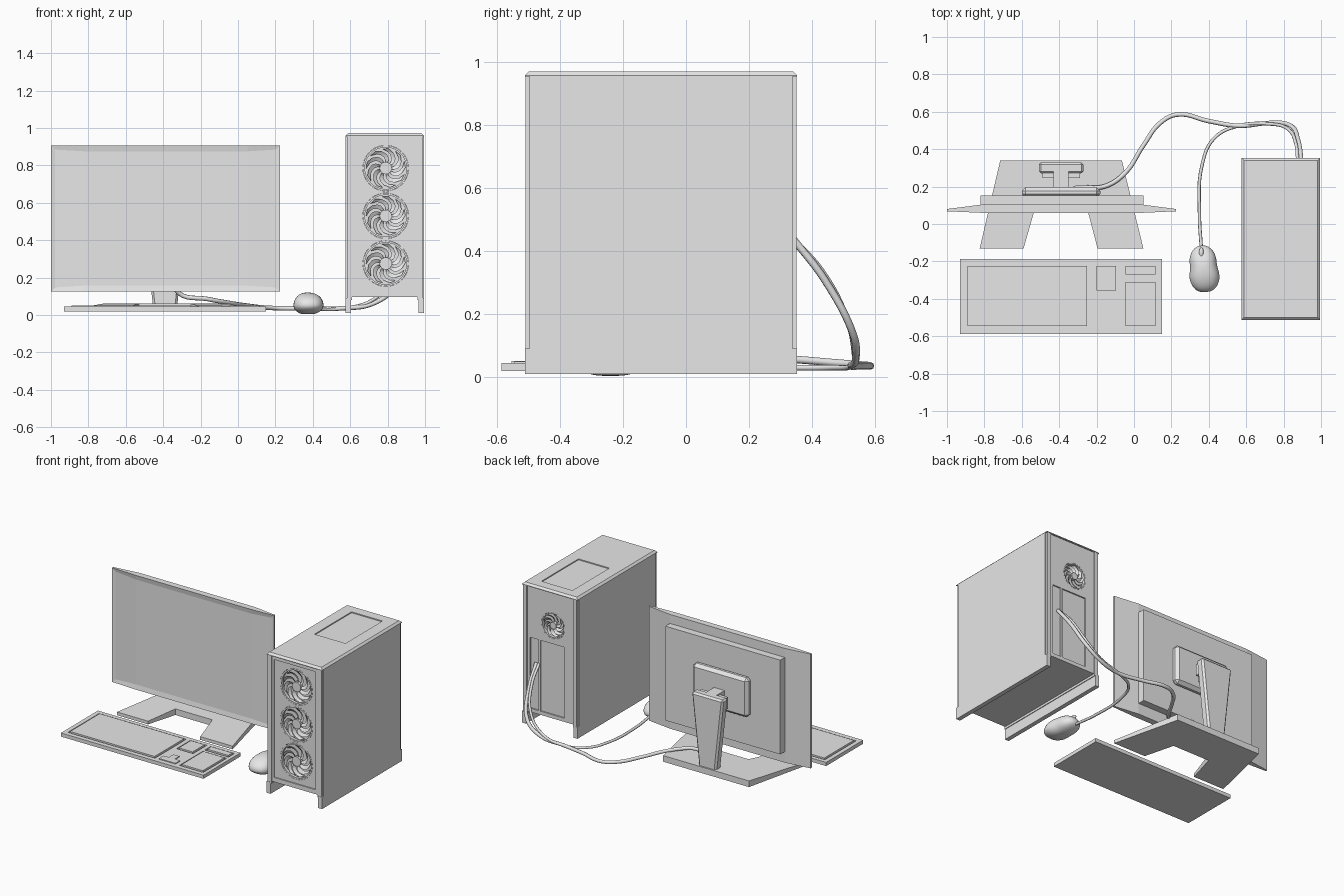
import bpy, bmesh, math
from mathutils import Matrix, Vector

if "Cube" in bpy.data.objects:
    bpy.data.objects.remove(bpy.data.objects["Cube"])

grey = bpy.data.materials.new("plain_grey")
grey.use_nodes = True
grey.diffuse_color = (0.8, 0.8, 0.8, 1)
grey.node_tree.nodes["Principled BSDF"].inputs["Base Color"].default_value = (0.8, 0.8, 0.8, 1)


def finish(name, bm, bevel=0, smooth=False):
    bmesh.ops.recalc_face_normals(bm, faces=bm.faces)
    mesh = bpy.data.meshes.new(name)
    bm.to_mesh(mesh)
    bm.free()
    ob = bpy.data.objects.new(name, mesh)
    bpy.context.collection.objects.link(ob)
    mesh.materials.append(grey)
    if bevel:
        mod = ob.modifiers.new("bevel", 'BEVEL')
        mod.width, mod.segments = bevel, 1
    if smooth:
        mesh.shade_smooth()
    return ob


def box(name, x, y, z, bevel=0):
    bm = bmesh.new()
    size = [b - a for a, b in (x, y, z)]
    mid = [(a + b) / 2 for a, b in (x, y, z)]
    bmesh.ops.create_cube(bm, size=1, matrix=Matrix.Translation(mid) @ Matrix.Diagonal((*size, 1)))
    return finish(name, bm, bevel)


def prism(outline, lift, depth):
    """Extrude an outline; lift maps a 2D point to 3D."""
    bm = bmesh.new()
    face = bm.faces.new([bm.verts.new(lift(*p)) for p in outline])
    new = bmesh.ops.extrude_face_region(bm, geom=[face])["geom"]
    bmesh.ops.translate(bm, vec=depth, verts=[v for v in new if isinstance(v, bmesh.types.BMVert)])
    bmesh.ops.recalc_face_normals(bm, faces=bm.faces)
    return bm


def cylinder(name, x, y, z, r, depth):
    bm = bmesh.new()
    bmesh.ops.create_cone(bm, cap_ends=True, segments=40, radius1=r, radius2=r, depth=depth,
                          matrix=Matrix.Translation((x, y, z)) @ Matrix.Rotation(math.pi / 2, 4, 'X'))
    return finish(name, bm)


def cut(target, cutter):
    mod = target.modifiers.new("cut", 'BOOLEAN')
    mod.operation, mod.solver, mod.object = 'DIFFERENCE', 'EXACT', cutter
    bpy.context.view_layer.objects.active = target
    bpy.ops.object.modifier_apply(modifier=mod.name)
    bpy.data.objects.remove(cutter)


def fan(name, x, y, z, r, facing, blades=9):
    """Hub, rim and swept blades of a fan facing along y."""
    bm = bmesh.new()
    turn = Matrix.Rotation(math.pi / 2, 4, 'X')
    bmesh.ops.create_cone(bm, cap_ends=True, segments=24, radius1=r * .27, radius2=r * .27,
                          depth=.02, matrix=turn)
    # rim
    steps = 40
    rings = []
    for rad, d in ((.92, -.01), (.92, .01), (1, .01), (1, -.01)):
        rings.append([bm.verts.new((r * rad * math.cos(t * math.tau / steps), d,
                                    r * rad * math.sin(t * math.tau / steps))) for t in range(steps)])
    for k in range(4):
        a, b = rings[k], rings[(k + 1) % 4]
        for t in range(steps):
            u = (t + 1) % steps
            bm.faces.new((a[t], a[u], b[u], b[t]))
    # blades
    for k in range(blades):
        rows = []
        for i in range(6):
            f = i / 5
            rad = r * (.25 + .62 * f)
            mid = k * math.tau / blades + .9 * f * f
            half = .17 + .05 * math.sin(f * math.pi)
            rows.append([bm.verts.new((rad * math.cos(mid + s * half), s * .006,
                                       rad * math.sin(mid + s * half))) for s in (-1, 1)])
        for a, b in zip(rows, rows[1:]):
            bm.faces.new((a[0], a[1], b[1], b[0]))
    ob = finish(name, bm)
    ob.location = (x, y, z)
    if facing > 0:
        ob.rotation_euler.z = math.pi
    return ob


def cable(name, points, r=.012):
    data = bpy.data.curves.new(name, 'CURVE')
    data.dimensions = '3D'
    data.bevel_depth, data.bevel_resolution, data.resolution_u = r, 2, 6
    data.use_fill_caps = True
    sp = data.splines.new('BEZIER')
    sp.bezier_points.add(len(points) - 1)
    for bp, p in zip(sp.bezier_points, points):
        bp.co = p
        bp.handle_left_type = bp.handle_right_type = 'AUTO'
    data.materials.append(grey)
    bpy.context.collection.objects.link(bpy.data.objects.new(name, data))


# Computer tower
case = box("tower_body", (.6, .97), (-.505, .345), (.095, .957))
cut(case, box("cutter", (.625, .942), (-.6, -.497), (.125, .932)))
for z in (.785, .53, .275):
    cut(case, cylinder("cutter", .79, -.5, z, .122, .07))
    fan("front_fan", .79, -.487, z, .121, -1)
cut(case, cylinder("cutter", .765, .345, .73, .088, .05))
fan("rear_fan", .765, .335, .73, .087, 1)
cut(case, box("cutter", (.875, .94), (.336, .4), (.12, .605)))
cut(case, box("cutter", (.68, .862), (.336, .4), (.12, .605)))
for side in (-1, 1):
    def span(a, b):
        return tuple(sorted((.785 + side * a, .785 + side * b)))
    box("side_panel", span(.18, .21), (-.497, .338), (.01, .958))
    box("corner_strip", span(.175, .203), (-.51, .352), (.08, .958))
    box("side_skirt", span(.18, .21), (-.512, .353), (.01, .09))
lid = box("tower_lid", (.575, .995), (-.512, .353), (.955, .972))
bm = bmesh.new()
bm.from_mesh(lid.data)
top_edges = [e for e in bm.edges if all(v.co.z > .97 for v in e.verts)]
bmesh.ops.bevel(bm, geom=top_edges, offset=.013, segments=1, affect='EDGES')
bm.to_mesh(lid.data)
bm.free()
cut(lid, box("cutter", (.667, .902), (-.125, .275), (.965, 1)))

# Monitor panel with recessed screen
plan = [(-1, .068), (-.82, .06), (.05, .06), (.225, .068),
        (.225, .08), (.05, .103), (-.82, .103), (-1, .08)]
bm = prism(plan, lambda x, y: (x, y, .125), Vector((0, 0, .782)))
front = [f for f in bm.faces if f.normal.y < -.9]
bmesh.ops.inset_region(bm, faces=front, thickness=.032, depth=0)
bmesh.ops.translate(bm, vec=(0, .006, 0), verts=list({v for f in front for v in f.verts}))
finish("monitor_panel", bm)
box("monitor_housing", (-.82, .05), (.095, .152), (.2, .845))

# Monitor mount and stand
box("mount_plate", (-.6, -.18), (.14, .197), (.4, .67), .02)
box("mount_arm", (-.43, -.35), (.18, .29), (.46, .55))
box("mount_bracket", (-.49, -.29), (.245, .28), (.46, .54))
column = [(-.455, .05), (-.325, .05), (-.27, .55), (-.51, .55)]
finish("stand_column", prism(column, lambda x, z: (x, .27, z), Vector((0, .06, 0))), .012)
foot = [(-.825, -.13), (-.59, -.13), (-.53, .08), (-.25, .08),
        (-.195, -.13), (.05, -.13), (-.065, .34), (-.715, .34)]
bm = prism(foot, lambda x, y: (x, y, .02), Vector((0, 0, .042)))
for v in bm.verts:
    if v.co.y < -.1 and v.co.z > .05:
        v.co.z = .042
finish("stand_foot", bm)

# Keyboard
board = box("keyboard_base", (-.93, .15), (-.587, -.187), (.02, .045))
groups = {"main_keys": ((-.9, -.24), (-.555, -.215)),
          "editing_keys": ((-.21, -.085), (-.365, -.215)),
          "number_keys": ((-.055, .125), (-.555, -.3)),
          "media_keys": ((-.055, .125), (-.28, -.215))}
for name, (x, y) in groups.items():
    cut(board, box("cutter", x, y, (.037, .1)))
    box(name, (x[0] + .01, x[1] - .01), (y[0] + .01, y[1] - .01), (.03, .05))
box("arrow_keys", (-.21, -.085), (-.555, -.505), (.04, .051))
box("arrow_key_up", (-.17, -.125), (-.51, -.455), (.04, .051))

# Mouse
bm = bmesh.new()
bmesh.ops.create_uvsphere(bm, u_segments=32, v_segments=20, radius=1)
for v in bm.verts:
    x, y, z = v.co
    waist = 1.08 - .14 * math.exp(-(y - .1) ** 2 / .12)
    x = math.copysign(abs(x) ** .8, x) * waist * (1 - .08 * y)
    height = .068 if z > 0 else .05
    v.co = (x * .078, y * .125, max(.052 + z * height, .004))
mouse = finish("mouse_body", bm, smooth=True)
mouse.location = (.373, -.24, 0)
mouse.rotation_euler.z = .1
bm = bmesh.new()
bmesh.ops.create_uvsphere(bm, u_segments=16, v_segments=10, radius=1,
                          matrix=Matrix.Translation((.36, -.155, .095)) @ Matrix.Diagonal((.013, .03, .016, 1)))
finish("mouse_wheel", bm, smooth=True)

# Cables
cable("mouse_cable", [(.36, -.13, .04), (.35, .05, .03), (.365, .32, .03), (.43, .46, .03),
                      (.56, .525, .035), (.72, .535, .08), (.82, .51, .19), (.865, .43, .34), (.875, .34, .44)], .009)
cable("monitor_cable", [(-.34, .14, .21), (-.32, .19, .12), (-.16, .2, .085), (-.05, .27, .065),
                        (.05, .42, .05), (.14, .54, .04), (.23, .585, .036), (.4, .55, .036),
                        (.56, .525, .036), (.72, .54, .06), (.83, .53, .14), (.88, .44, .31), (.895, .34, .44)])
